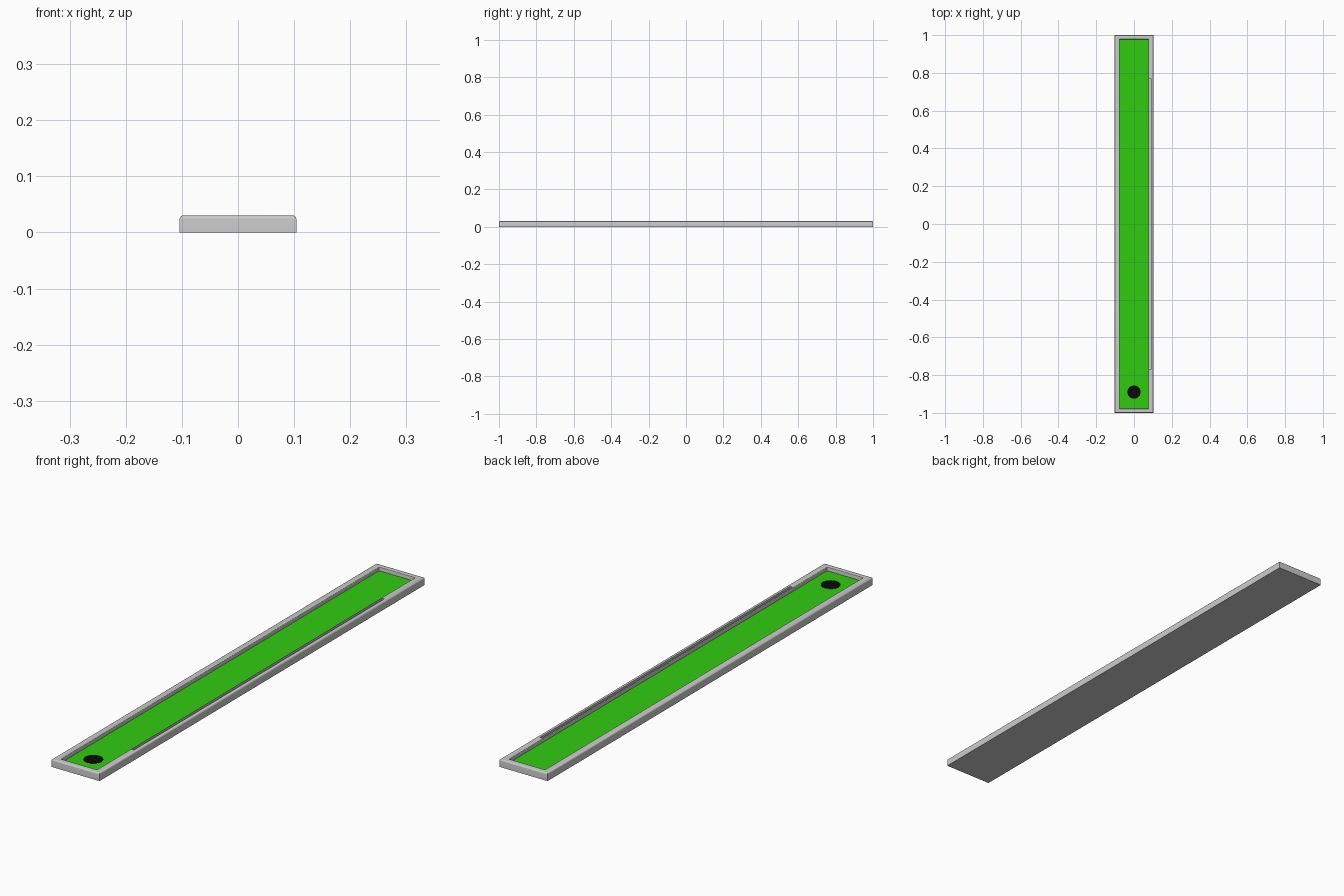
import bpy, bmesh, math

if "Cube" in bpy.data.objects:
    bpy.data.objects.remove(bpy.data.objects["Cube"])

HX, HY, H = 0.104, 1.0, 0.03      # half width, half length, height
WX, WY = 0.027, 0.022             # rail widths
FLOOR = 0.015


def material(name, color):
    m = bpy.data.materials.new(name)
    m.diffuse_color = color
    m.use_nodes = True
    m.node_tree.nodes["Principled BSDF"].inputs["Base Color"].default_value = m.diffuse_color
    return m


def finish(name, bm, mat=None):
    bmesh.ops.recalc_face_normals(bm, faces=bm.faces)
    me = bpy.data.meshes.new(name)
    bm.to_mesh(me)
    bm.free()
    ob = bpy.data.objects.new(name, me)
    bpy.context.collection.objects.link(ob)
    if mat:
        me.materials.append(mat)
    return ob


def box(name, x0, x1, y0, y1, z0, z1, mat=None):
    bm = bmesh.new()
    bmesh.ops.create_cube(bm, size=1)
    for v in bm.verts:
        v.co = ((x0 + x1) / 2 + v.co.x * (x1 - x0),
                (y0 + y1) / 2 + v.co.y * (y1 - y0),
                (z0 + z1) / 2 + v.co.z * (z1 - z0))
    return finish(name, bm, mat)


# tray: rectangular loops stepping up the rounded rail and down to the floor
R = 0.006
profile = [(0, 0, 0)]
for i in range(6):
    a = math.radians(18 * i)
    d = R * (1 - math.cos(a))
    profile.append((d, d, H - R + R * math.sin(a)))
r = 0.003
for i in range(4):
    a = math.radians(30 * i)
    d = r * (1 - math.sin(a))
    profile.append((WX - d, WY - d, H - r + r * math.cos(a)))
profile.append((WX, WY, FLOOR - 0.003))

bm = bmesh.new()
loops = []
for ix, iy, z in profile:
    loops.append([bm.verts.new((sx * (HX - ix), sy * (HY - iy), z))
                  for sx, sy in ((-1, -1), (1, -1), (1, 1), (-1, 1))])
for a, b in zip(loops, loops[1:]):
    for i in range(4):
        j = (i + 1) % 4
        bm.faces.new((a[i], a[j], b[j], b[i]))
bm.faces.new(loops[0])
bm.faces.new(loops[-1])
tray = finish("tray_frame", bm)

# long narrow slot in the top of the right rail
cutter = box("slot_cutter", 0.080, 0.091, -0.77, 0.77, 0.022, 0.05)
cutter.hide_render = True
mod = tray.modifiers.new("slot", 'BOOLEAN')
mod.operation = 'DIFFERENCE'
mod.solver = 'EXACT'
mod.object = cutter
bpy.context.view_layer.objects.active = tray
tray.select_set(True)
bpy.ops.object.modifier_apply(modifier=mod.name)
bpy.data.objects.remove(cutter)
bpy.ops.object.shade_smooth_by_angle(angle=math.radians(35))

# green playing surface
box("turf", -HX + WX, HX - WX, -HY + WY, HY - WY, FLOOR - 0.003, FLOOR,
    material("turf_green", (0.03, 0.6, 0.005, 1)))

# black cup near the front end
bm = bmesh.new()
bmesh.ops.create_cone(bm, cap_ends=True, segments=32, radius1=0.035,
                      radius2=0.035, depth=0.001)
bmesh.ops.translate(bm, verts=bm.verts, vec=(0, -0.89, FLOOR + 0.0005))
finish("hole", bm, material("hole_black", (0.003, 0.003, 0.003, 1)))
